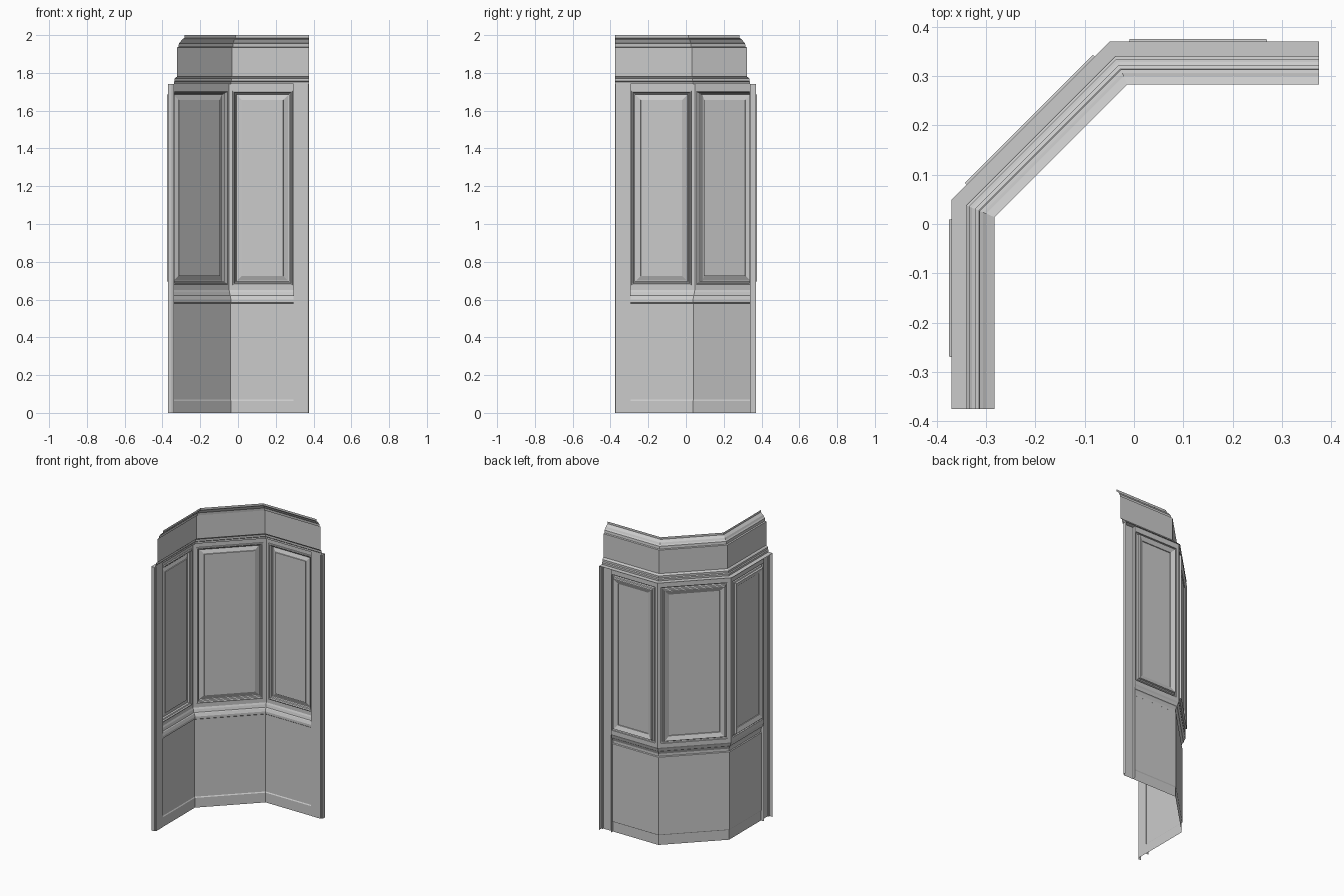
import bpy, math
from mathutils import Vector

if "Cube" in bpy.data.objects:
    bpy.data.objects.remove(bpy.data.objects["Cube"])

T = math.tan(math.radians(22.5))      # mitre at the 45 degree bends
END, PIL = 0.375, 0.295               # wall end, inner edge of pilaster


def make(name, verts, faces):
    me = bpy.data.meshes.new(name)
    me.from_pydata([tuple(v) for v in verts], [], faces)
    me.update()
    ob = bpy.data.objects.new(name, me)
    bpy.context.collection.objects.link(ob)
    return ob


def sweep(name, profile, end):
    """Sweep a (depth, z) profile along the three-sided wall with mitres."""
    verts, faces, n = [], [], len(profile)
    for d, z in profile:
        verts += [(-0.37 + d, -end, z), (-0.37 + d, 0.05 - T * d, z),
                  (-0.05 + T * d, 0.37 - d, z), (end, 0.37 - d, z)]
    for i in range(n - 1):
        for k in range(3):
            a = i * 4 + k
            faces.append((a, a + 4, a + 5, a + 1)[::-1])
    return make(name, verts, faces)


def panel(name, origin, u_dir, n_dir, outer, rect):
    """Stiles, bolection moulding, groove and raised field as nested loops."""
    u0, u1, z0, z1 = rect
    loops = [(*outer, 0.008)]
    for inset, d in [(0, 0.008), (0.001, 0.016), (0.007, 0.018), (0.011, 0.010),
                     (0.017, 0.007), (0.019, -0.005), (0.023, -0.005),
                     (0.048, 0.005), (0.049, 0.010)]:
        loops.append((u0 + inset, u1 - inset, z0 + inset, z1 - inset, d))
    o, u, n = Vector(origin), Vector(u_dir), Vector(n_dir)
    verts, faces = [], []
    for a, b, lo, hi, d in loops:
        for s, z in ((a, lo), (b, lo), (b, hi), (a, hi)):
            p = o + u * s + n * d
            verts.append((p.x, p.y, z))
    for i in range(len(loops) - 1):
        for k in range(4):
            a, b = i * 4 + k, i * 4 + (k + 1) % 4
            faces.append((a, b, b + 4, a + 4))
    m = len(verts)
    faces.append((m - 4, m - 3, m - 2, m - 1))
    ob = make(name, verts, faces)
    if Vector((u.y, -u.x)).dot(n) < 0:   # keep normals facing the room
        ob.data.flip_normals()
    return ob


# Lower wall: skirting, plain dado and chair rail
sweep("skirting", [(0.029, 0), (0.029, 0.064), (0.025, 0.07)], PIL)
sweep("dado", [(0.025, 0.07), (0.025, 0.58)], PIL)
sweep("chair_rail", [(0.025, 0.58), (0.030, 0.584), (0.030, 0.60), (0.023, 0.618),
                     (0.018, 0.622), (0.013, 0.64), (0.008, 0.65)], PIL)

# Upper panelled walls
r = math.sqrt(0.5)
c = T * 0.008
L = 0.32 / r
side = (c, PIL + 0.05, 0.65, 1.74)
side_rect = (0.022, 0.338, 0.677, 1.705)
panel("right_panel", (-0.05, 0.37), (1, 0), (0, -1), side, side_rect)
panel("left_panel", (-0.37, 0.05), (0, -1), (1, 0), side, side_rect)
panel("middle_panel", (-0.37, 0.05), (r, r), (r, -r),
      (c, L - c, 0.65, 1.74), (0.024, L - 0.024, 0.677, 1.705))

# End pilasters, plan profile (run, depth), mirrored about the diagonal
plan = [(PIL, 0.008), (PIL, 0.030), (0.364, 0.030), (0.366, 0.024),
        (0.373, 0.022), (END, 0.018), (END, 0.0)]
for name, left in (("right_pilaster", False), ("left_pilaster", True)):
    verts, faces = [], []
    for s, d in plan:
        x, y = (-0.37 + d, -s) if left else (s, 0.37 - d)
        verts += [(x, y, 0), (x, y, 1.74)]
    for i in range(len(plan) - 1):
        f = (2 * i, 2 * i + 2, 2 * i + 3, 2 * i + 1)
        faces.append(f[::-1] if left else f)
    make(name, verts, faces)

# Top ledge, bed moulding, frieze and crown
sweep("bed_moulding", [(0.0, 1.74), (0.030, 1.74), (0.030, 1.752), (0.035, 1.757),
                       (0.035, 1.770), (0.041, 1.777), (0.047, 1.78)], END)
sweep("frieze", [(0.047, 1.78), (0.047, 1.935)], END)
sweep("crown", [(0.047, 1.935), (0.055, 1.938), (0.057, 1.955), (0.064, 1.962),
                (0.070, 1.973), (0.079, 1.980), (0.087, 1.986), (0.087, 2.0)], END)
